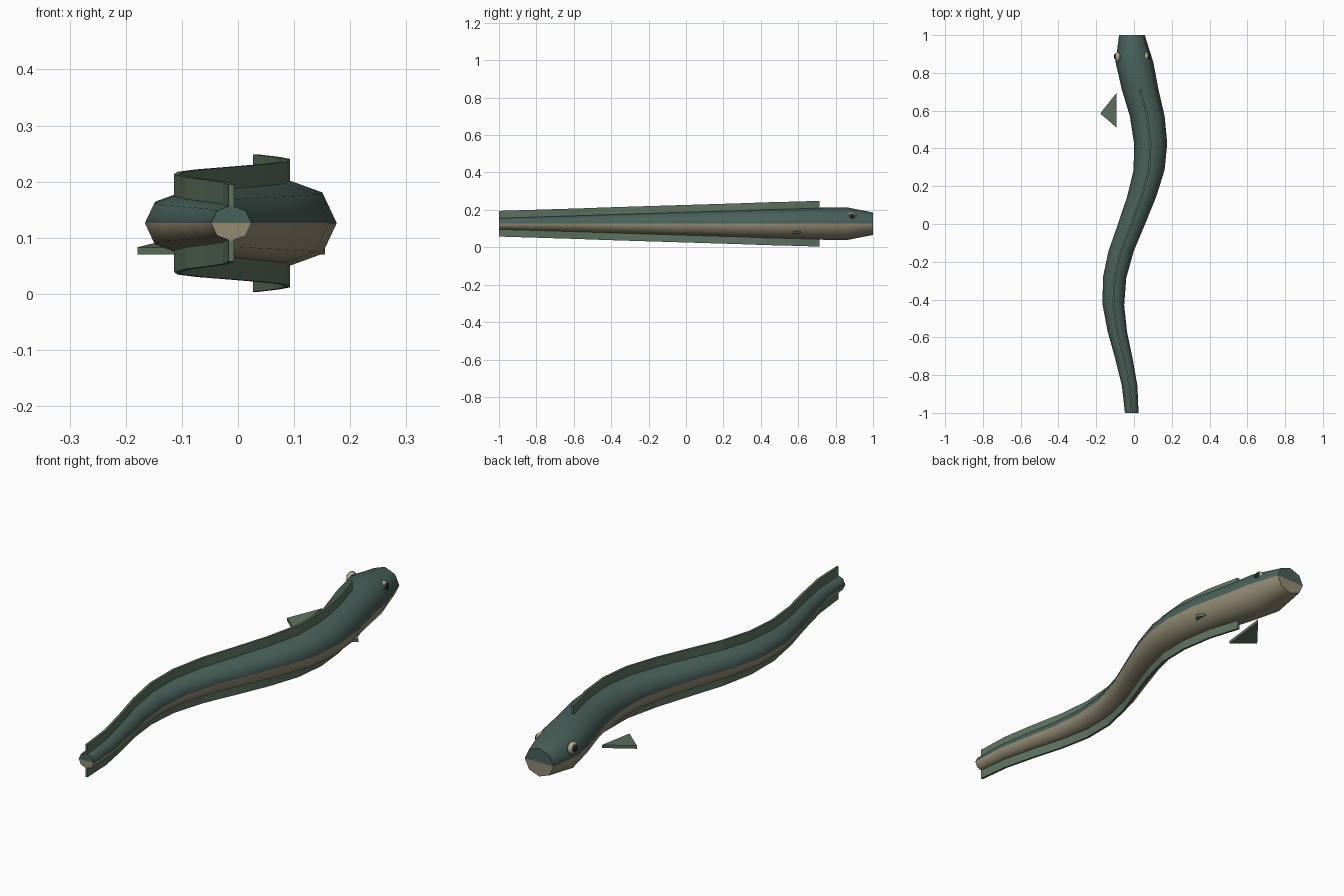
import bpy, bmesh
from math import sin, cos, pi
from mathutils import Vector

cube = bpy.data.objects.get("Cube")
if cube:
    bpy.data.objects.remove(cube, do_unlink=True)


def material(name, color):
    m = bpy.data.materials.new(name)
    m.use_nodes = True
    m.diffuse_color = (*color, 1)
    bsdf = next(n for n in m.node_tree.nodes if n.type == 'BSDF_PRINCIPLED')
    bsdf.inputs["Base Color"].default_value = (*color, 1)
    return m


back_green = material("back green", (0.068, 0.122, 0.105))
belly_tan = material("belly tan", (0.29, 0.26, 0.175))
fin_green = material("fin green", (0.11, 0.17, 0.115))
eye_tan = material("eye tan", (0.45, 0.42, 0.28))
pupil_dark = material("pupil dark", (0.015, 0.02, 0.02))

MID_Z = 0.126      # height of the spine
HEAD_X = -0.012    # sideways offset of the head
FLATTEN = 0.88     # body height over width
# Spine sway and half width at even steps from head to tail
SWAY = [-.011, .002, .032, .07, .088, .08, .04, -.013, -.068, -.103, -.109, -.088, -.053, -.023, -.012]
HALF = [.068, .1, .097, .092, .088, .082, .077, .072, .067, .062, .057, .051, .046, .041, .036]
STEPS = len(SWAY) - 1


def station_y(i):
    return 1 - 2 * i / STEPS


def finish(name, bm, mats, smooth=False):
    bmesh.ops.recalc_face_normals(bm, faces=bm.faces)
    me = bpy.data.meshes.new(name)
    bm.to_mesh(me)
    bm.free()
    ob = bpy.data.objects.new(name, me)
    bpy.context.collection.objects.link(ob)
    for m in mats:
        me.materials.append(m)
    if smooth:
        bpy.ops.object.select_all(action='DESELECT')
        ob.select_set(True)
        bpy.context.view_layer.objects.active = ob
        bpy.ops.object.shade_smooth_by_angle(angle=pi / 3.5)
    return ob


def loft(rings):
    """Skin a list of closed rings and close both ends."""
    bm = bmesh.new()
    loops = [[bm.verts.new(p) for p in ring] for ring in rings]
    n = len(loops[0])
    for a, b in zip(loops, loops[1:]):
        for j in range(n):
            k = (j + 1) % n
            bm.faces.new((a[j], a[k], b[k], b[j]))
    for end in (loops[0], loops[-1]):
        bm.faces.new(end)
    return bm


# Body: eight-sided swaying tube, split into back and belly at mid height
SIDES = 8
bm = loft([[(SWAY[i] + HALF[i] * cos(2 * pi * j / SIDES), station_y(i),
             MID_Z + HALF[i] * FLATTEN * sin(2 * pi * j / SIDES))
            for j in range(SIDES)] for i in range(STEPS + 1)])
caps = [f for f in bm.faces if len(f.verts) == SIDES]
for cap in caps:
    v = list(cap.verts)
    sides = [p for p in v if abs(p.co.z - MID_Z) < 1e-4]
    bmesh.utils.face_split(cap, sides[0], sides[1])
for f in bm.faces:
    f.material_index = int(f.calc_center_median().z < MID_Z)
finish("body", bm, [back_green, belly_tan], smooth=True)


# Long fins along the back and the belly
def long_fin(name, side):
    rings = []
    for i in range(2, STEPS + 1):
        y, x, t = station_y(i), SWAY[i], 0.005
        low = HALF[i] * FLATTEN - 0.012
        high = HALF[i] * FLATTEN + 0.037
        rings.append([(x + dx, y, MID_Z + side * h)
                      for dx, h in ((-t, low), (t, low), (t, high), (-t, high))])
    finish(name, loft(rings), [fin_green])


long_fin("back_fin", 1)
long_fin("belly_fin", -1)


# Side fins and eyes
def ellipsoid(name, centre, size, mat):
    bm = bmesh.new()
    bmesh.ops.create_uvsphere(bm, u_segments=12, v_segments=8, radius=1)
    bmesh.ops.scale(bm, vec=size, verts=bm.verts)
    bmesh.ops.translate(bm, vec=centre, verts=bm.verts)
    finish(name, bm, [mat], smooth=True)


for label, s in (("left", 1), ("right", -1)):
    outline = [(0.08, 0.695, 0.092), (0.167, 0.585, 0.07), (0.08, 0.51, 0.07)]
    finish(label + "_side_fin",
           loft([[(HEAD_X + s * x, y, z + dz) for x, y, z in outline]
                 for dz in (0, 0.013)]), [fin_green])
    ellipsoid(label + "_eye", Vector((HEAD_X + s * 0.075, 0.885, 0.165)),
              (0.016, 0.027, 0.025), eye_tan)
    ellipsoid(label + "_pupil", Vector((HEAD_X + s * 0.086, 0.887, 0.167)),
              (0.009, 0.016, 0.015), pupil_dark)
